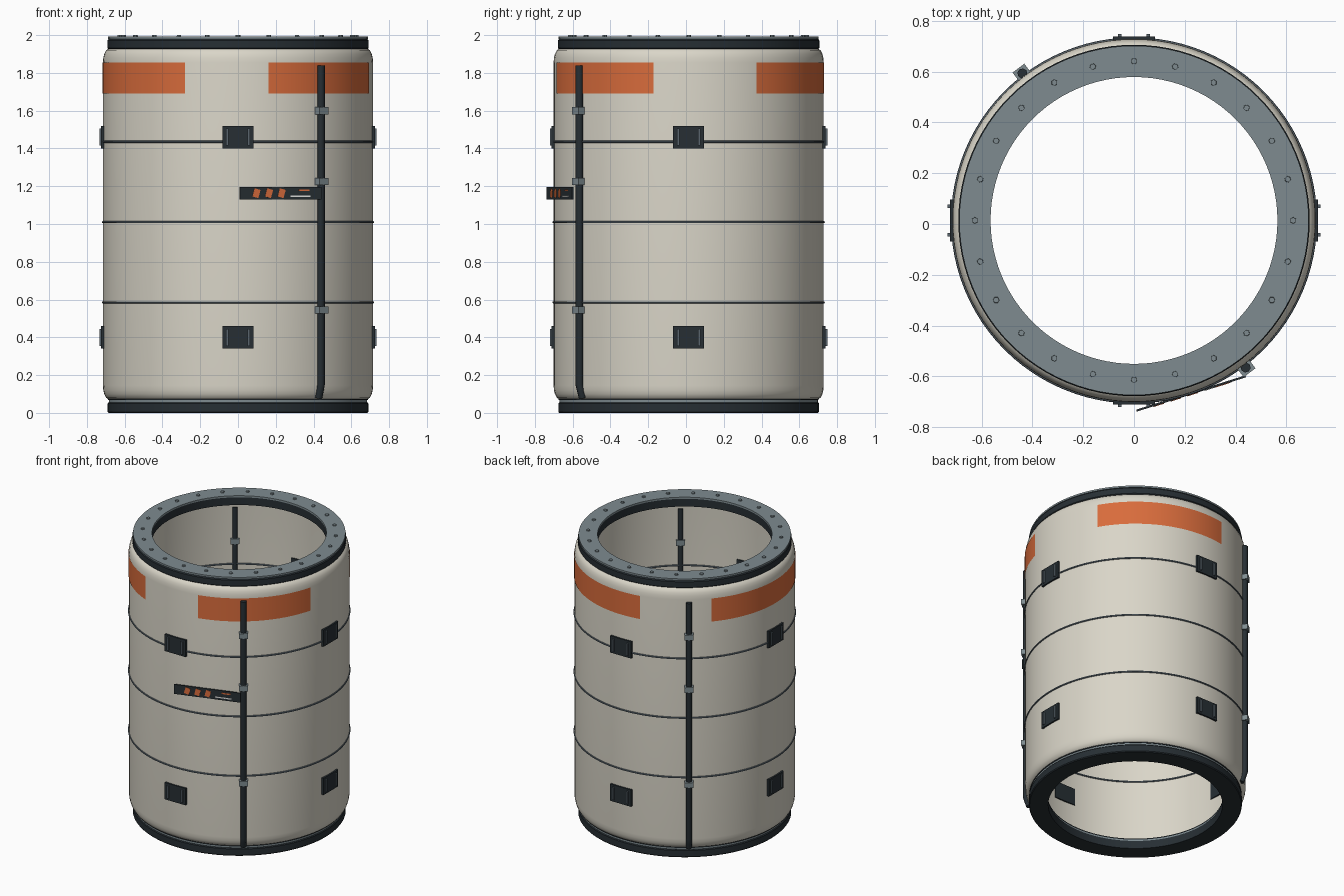
import bpy, bmesh
from math import radians, cos, sin, pi, atan2, hypot
from mathutils import Matrix, Vector

if "Cube" in bpy.data.objects:
    bpy.data.objects.remove(bpy.data.objects["Cube"])

CY = 0.014      # axis of the cylinder in y
R = 0.715       # shell radius
CABLE_R = 0.727


def material(name, rgb):
    m = bpy.data.materials.new(name)
    m.use_nodes = True
    m.diffuse_color = (*rgb, 1)
    m.node_tree.nodes["Principled BSDF"].inputs["Base Color"].default_value = (*rgb, 1)
    return m


CREAM = material("cream fabric", (0.70, 0.67, 0.58))
ORANGE = material("orange paint", (0.69, 0.15, 0.045))
DARK = material("dark rubber", (0.02, 0.028, 0.034))
GREY = material("grey metal", (0.21, 0.26, 0.28))
SEAM = material("seam grey", (0.10, 0.13, 0.155))
WHITE = material("white print", (0.80, 0.80, 0.78))


def finish(name, bm, mat, smooth=True):
    mesh = bpy.data.meshes.new(name)
    bm.to_mesh(mesh)
    bm.free()
    mesh.materials.append(mat)
    obj = bpy.data.objects.new(name, mesh)
    bpy.context.collection.objects.link(obj)
    if smooth:
        bpy.ops.object.select_all(action="DESELECT")
        obj.select_set(True)
        bpy.context.view_layer.objects.active = obj
        bpy.ops.object.shade_smooth_by_angle(angle=radians(35))
    return obj


def lathe(name, profile, mat, start=0, end=360, closed=True):
    """Sweep an (r, z) profile around the cylinder axis."""
    bm = bmesh.new()
    full = end - start == 360
    steps = 96 if full else max(4, round((end - start) / 2.5))
    cols = []
    for k in range(steps if full else steps + 1):
        a = radians(start + (end - start) * k / steps)
        cols.append([bm.verts.new((r * cos(a), CY + r * sin(a), z)) for r, z in profile])
    for k in range(steps):
        a, b = cols[k], cols[(k + 1) % len(cols)]
        for j in range(len(profile) if closed else len(profile) - 1):
            n = (j + 1) % len(profile)
            bm.faces.new((a[j], b[j], b[n], a[n]))
    return finish(name, bm, mat)


def add_box(bm, size, frame, loc=(0, 0, 0)):
    mat = frame @ Matrix.Translation(loc) @ Matrix.Diagonal((*size, 1))
    bmesh.ops.create_cube(bm, size=1, matrix=mat)


def radial_frame(angle, r, z):
    """Local x points outward, local y runs around the wall."""
    a = radians(angle)
    return Matrix.Translation((r * cos(a), CY + r * sin(a), z)) @ Matrix.Rotation(a, 4, "Z")


# Thin shell with rounded shoulders
lower = [(0.685, 0.072), (0.698, 0.08), (0.708, 0.10), (0.713, 0.12), (R, 0.145)]
upper = [(R, 1.855), (0.713, 1.88), (0.708, 1.90), (0.698, 1.92), (0.685, 1.928)]
lathe("shell", lower + upper, CREAM, closed=False)

# End flanges
lathe("bottom_seal", [(0.565, 0), (0.685, 0), (0.69, 0.006), (0.69, 0.05),
                      (0.685, 0.056), (0.565, 0.056)], DARK)
lathe("bottom_plate", [(0.57, 0.056), (0.684, 0.056), (0.684, 0.068), (0.57, 0.068)], GREY)
lathe("bottom_gasket", [(0.57, 0.068), (0.688, 0.068), (0.688, 0.076), (0.57, 0.076)], DARK)
lathe("top_seal", [(0.565, 1.925), (0.685, 1.925), (0.692, 1.932), (0.692, 1.972),
                   (0.685, 1.98), (0.565, 1.98)], DARK)
lathe("top_plate", [(0.565, 1.98), (0.688, 1.98), (0.688, 1.992), (0.565, 1.992)], GREY)

# Ring of hexagonal bolts
bm = bmesh.new()
for i in range(24):
    bmesh.ops.create_cone(bm, cap_ends=True, segments=6, radius1=0.013, radius2=0.012,
                          depth=0.01, matrix=radial_frame(i * 15, 0.627, 1.995))
finish("flange_bolts", bm, GREY, smooth=False)

# Seam hoops
for name, z in (("lower", 0.585), ("middle", 1.01), ("upper", 1.435)):
    ring = [(R + 0.006 * cos(i * pi / 4), z + 0.006 * sin(i * pi / 4)) for i in range(8)]
    lathe(name + "_seam_hoop", ring, SEAM)

# Painted orange bands, as thin plates
for name, a0, a1 in (("front", -77, -15), ("back", 30, 101), ("side", 139, 247)):
    lathe(name + "_orange_band", [(R + 0.002, 1.69), (R + 0.002, 1.855)], ORANGE,
          a0, a1, closed=False)

# Attachment pads with two raised handles each
for side, angle in (("left", 0), ("back", 90), ("right", 180), ("front", 270)):
    pads, bars = bmesh.new(), bmesh.new()
    for z in (0.40, 1.46):
        frame = radial_frame(angle, R, z)
        add_box(pads, (0.02, 0.165, 0.12), frame)
        for s in (-1, 1):
            add_box(bars, (0.018, 0.013, 0.09), frame, (0.01, s * 0.056, 0))
    finish(side + "_pads", pads, DARK, smooth=False)
    finish(side + "_pad_bars", bars, SEAM, smooth=False)

# Vertical cables, tucked in at the foot, with clips
for name, angle in (("front", -52.8), ("back", 127.2)):
    curve = bpy.data.curves.new(name + "_cable", "CURVE")
    curve.dimensions = "3D"
    curve.bevel_depth = 0.02
    curve.bevel_resolution = 2
    curve.use_fill_caps = True
    path = [(0.705, 0.08), (0.718, 0.12), (CABLE_R, 0.15), (CABLE_R, 1.84)]
    spline = curve.splines.new("POLY")
    spline.points.add(len(path) - 1)
    for p, (r, z) in zip(spline.points, path):
        p.co = (*radial_frame(angle, r, z).translation, 1)
    curve.materials.append(DARK)
    cable = bpy.data.objects.new(name + "_cable", curve)
    bpy.context.collection.objects.link(cable)
    clips = bmesh.new()
    for z in (0.545, 1.225, 1.60):
        add_box(clips, (0.052, 0.058, 0.038), radial_frame(angle, CABLE_R, z))
    finish(name + "_cable_clips", clips, GREY, smooth=False)

# Warning tag hanging from the front cable
p0, p1 = Vector((0.01, -0.735)), Vector((0.44, -0.60))
d = p1 - p0
tag = Matrix.Translation((*p0, 1.163)) @ Matrix.Rotation(atan2(d.y, d.x), 4, "Z")
length = hypot(d.x, d.y)
bm = bmesh.new()
add_box(bm, (length, 0.008, 0.068), tag, (length / 2, 0, 0))
finish("warning_tag", bm, DARK, smooth=False)

# Printed marks on the tag
marks = bmesh.new()
for x in (0.09, 0.16, 0.23):
    lean = tag @ Matrix.Translation((x, 0, 0)) @ Matrix.Rotation(radians(15), 4, "Y")
    add_box(marks, (0.034, 0.003, 0.045), lean, (0, -0.005, 0))
add_box(marks, (0.06, 0.003, 0.009), tag, (0.355, -0.005, 0.016))
finish("tag_orange_marks", marks, ORANGE, smooth=False)
line = bmesh.new()
add_box(line, (0.11, 0.003, 0.008), tag, (0.335, -0.005, -0.016))
finish("tag_white_line", line, WHITE, smooth=False)
